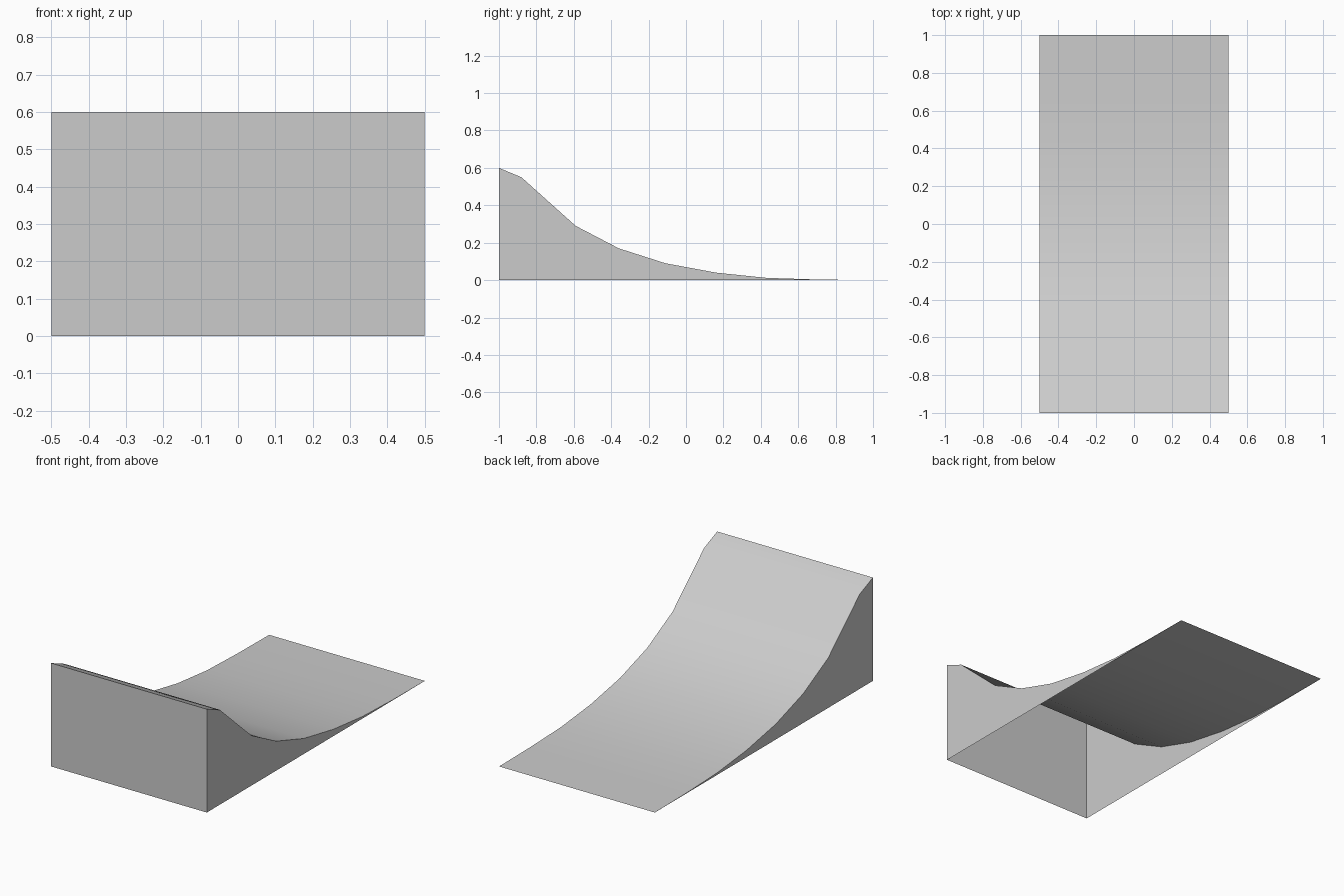
import bpy
import bmesh
import math

cube = bpy.data.objects.get("Cube")
if cube:
    bpy.data.objects.remove(cube, do_unlink=True)

# Single plain grey
grey = bpy.data.materials.new("plain_grey")
grey.use_nodes = True
colour = (0.6, 0.6, 0.6, 1)
grey.diffuse_color = colour
grey.node_tree.nodes["Principled BSDF"].inputs["Base Color"].default_value = colour

HALF_WIDTH = 0.5
# Side profile of the curved slope, from the tall front to the thin back edge
profile = [(-1, 0.6), (-0.88, 0.55), (-0.59, 0.29), (-0.36, 0.17), (-0.11, 0.09),
           (0.16, 0.04), (0.43, 0.012), (0.71, 0.003), (1, 0)]

bm = bmesh.new()
rows = {}
for side in (-1, 1):
    x = side * HALF_WIDTH
    rows[side] = [bm.verts.new((x, y, z)) for y, z in profile]
    rows[side].append(bm.verts.new((x, profile[0][0], 0)))
right, left = rows[-1], rows[1]

# Curved slope
for i in range(len(profile) - 1):
    bm.faces.new((right[i], right[i + 1], left[i + 1], left[i]))
# Front wall and side walls; the underside stays open
bm.faces.new((right[-1], right[0], left[0], left[-1]))
bm.faces.new(right)
bm.faces.new(left)
bmesh.ops.recalc_face_normals(bm, faces=bm.faces)
# Make sure the slope faces up
bm.normal_update()
if sum(f.normal.z for f in bm.faces) < 0:
    bmesh.ops.reverse_faces(bm, faces=bm.faces)

mesh = bpy.data.meshes.new("ramp")
bm.to_mesh(mesh)
bm.free()
mesh.materials.append(grey)
ramp = bpy.data.objects.new("ramp", mesh)
bpy.context.collection.objects.link(ramp)

# Smooth slope with sharp wall edges
bpy.ops.object.select_all(action="DESELECT")
ramp.select_set(True)
bpy.context.view_layer.objects.active = ramp
bpy.ops.object.shade_smooth_by_angle(angle=math.radians(35))
